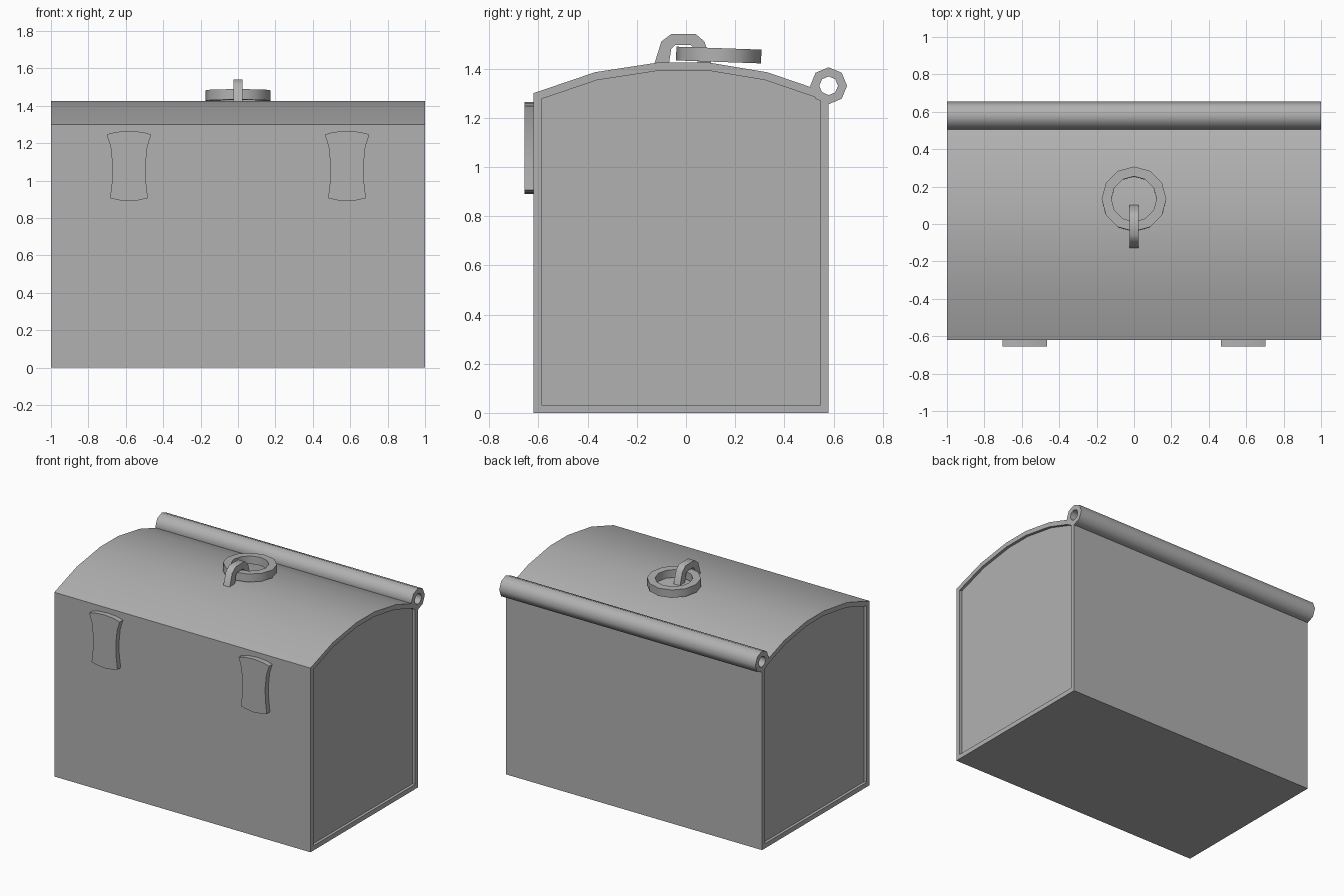
import bpy, bmesh, math
from mathutils import Vector

if "Cube" in bpy.data.objects:
    bpy.data.objects.remove(bpy.data.objects["Cube"])

# Dark grey shared by every part
grey = bpy.data.materials.new("dark_grey")
grey.diffuse_color = (0.44, 0.44, 0.44, 1)
grey.use_nodes = True
grey.node_tree.nodes["Principled BSDF"].inputs["Base Color"].default_value = grey.diffuse_color


def finish(name, bm, angle=50):
    bmesh.ops.recalc_face_normals(bm, faces=bm.faces)
    mesh = bpy.data.meshes.new(name)
    bm.to_mesh(mesh)
    bm.free()
    mesh.materials.append(grey)
    ob = bpy.data.objects.new(name, mesh)
    bpy.context.collection.objects.link(ob)
    bpy.ops.object.select_all(action='DESELECT')
    ob.select_set(True)
    bpy.context.view_layer.objects.active = ob
    bpy.ops.object.shade_smooth_by_angle(angle=math.radians(angle))
    return ob


def prism(points, offset):
    """Extrude a closed outline of 3D points along an offset vector."""
    bm = bmesh.new()
    face = bm.faces.new([bm.verts.new(p) for p in points])
    out = bmesh.ops.extrude_face_region(bm, geom=[face], use_keep_orig=True)
    verts = [g for g in out["geom"] if isinstance(g, bmesh.types.BMVert)]
    bmesh.ops.translate(bm, verts=verts, vec=Vector(offset))
    bmesh.ops.recalc_face_normals(bm, faces=bm.faces)
    return bm


def tube(outer, inner):
    """Ring-shaped solid from (start, end) outlines of its outside and hole."""
    bm = bmesh.new()
    loops = [[bm.verts.new(p) for p in l] for l in (*outer, *reversed(inner))]
    n = len(loops[0])
    for a, b in zip(loops, loops[1:] + loops[:1]):
        for i in range(n):
            j = (i + 1) % n
            bm.faces.new((a[i], a[j], b[j], b[i]))
    return bm


# Chest body: domed profile with both ends recessed inside a thin rim
profile = [(-0.62, 0), (0.58, 0), (0.58, 1.29), (0.535, 1.315), (0.33, 1.385),
           (0.09, 1.425), (-0.11, 1.425), (-0.37, 1.385), (-0.62, 1.30)]
bm = prism([(-1, y, z) for y, z in profile], (2, 0, 0))
for end in [f for f in bm.faces if abs(f.normal.x) > 0.9]:
    bmesh.ops.inset_region(bm, faces=[end], thickness=0.033, use_even_offset=True)
    inward = (-0.02 * end.normal.x, 0, 0)
    rim = bmesh.ops.extrude_face_region(bm, geom=[end])
    bmesh.ops.translate(bm, vec=inward,
                        verts=[g for g in rim["geom"] if isinstance(g, bmesh.types.BMVert)])
    if end.is_valid:
        bm.faces.remove(end)
finish("chest_body", bm)


# Hinge tube: hollow octagon along the back edge
def octagon(x, r):
    return [(x, 0.58 + r * math.cos(i * math.pi / 4), 1.33 + r * math.sin(i * math.pi / 4))
            for i in range(8)]


finish("hinge_tube", tube((octagon(-1, 0.075), octagon(1, 0.075)),
                          (octagon(-1, 0.038), octagon(1, 0.038))))

# Lid loop: arched staple holding the ring
staple = [(-0.13, 1.415), (-0.10, 1.51), (-0.06, 1.54), (0.04, 1.54), (0.075, 1.51), (0.105, 1.415),
          (0.05, 1.415), (0.035, 1.48), (0.02, 1.495), (-0.045, 1.495), (-0.06, 1.48), (-0.07, 1.415)]
finish("lid_loop", prism([(-0.025, y, z) for y, z in staple], (0.05, 0, 0)))


# Pull ring: flat band, lying slightly tilted on the lid
def circle(z, r, n=12):
    return [(r * math.sin(2 * math.pi * i / n), r * math.cos(2 * math.pi * i / n), z)
            for i in range(n)]


ring = finish("pull_ring", tube((circle(-0.028, 0.173), circle(0.028, 0.173)),
                                (circle(-0.028, 0.121), circle(0.028, 0.121))))
ring.location = (0, 0.133, 1.455)
ring.rotation_euler.x = -0.035

# Clasps: waisted plates with bowed ends on the front
half = [(0.0, 1.265), (0.07, 1.26), (0.119, 1.247), (0.098, 1.18), (0.088, 1.08),
        (0.09, 1.0), (0.101, 0.906), (0.05, 0.895), (0.0, 0.89)]
outline = half + [(-x, z) for x, z in half[-2:0:-1]]
for side, cx in (("left", -0.583), ("right", 0.583)):
    finish("clasp_" + side, prism([(cx + x, -0.656, z) for x, z in outline], (0, 0.04, 0)))
